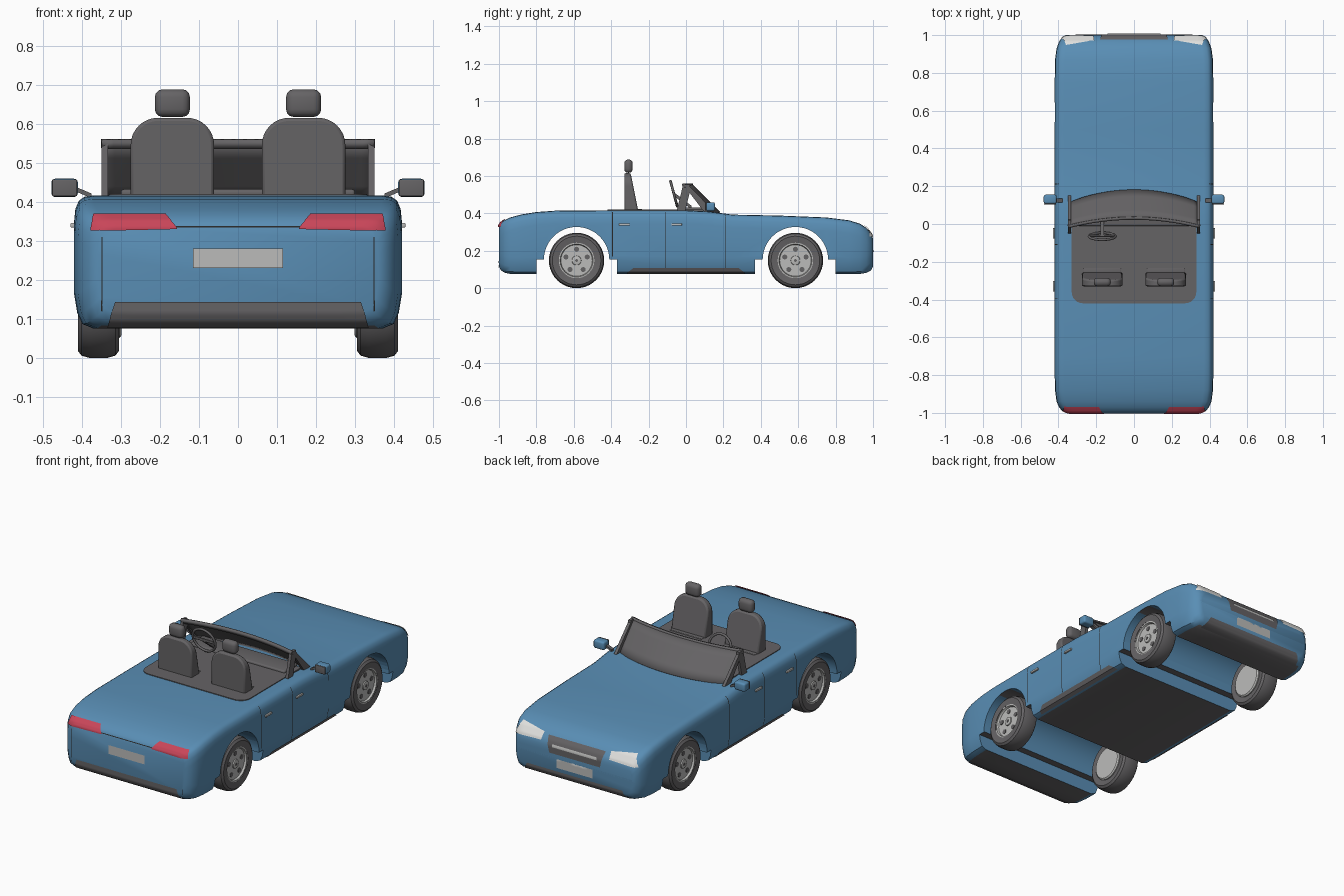
import bpy, bmesh, math
from mathutils import Vector
from mathutils.bvhtree import BVHTree

if "Cube" in bpy.data.objects:
    bpy.data.objects.remove(bpy.data.objects["Cube"], do_unlink=True)


def material(name, r, g, b):
    m = bpy.data.materials.new(name)
    m.use_nodes = True
    m.diffuse_color = (r, g, b, 1)
    m.node_tree.nodes["Principled BSDF"].inputs["Base Color"].default_value = (r, g, b, 1)
    return m


BLUE = material("blue paint", .10, .27, .46)
GREY = material("dark grey", .13, .125, .13)
BLACK = material("seam black", .02, .02, .02)
RED = material("red lens", .58, .06, .10)
SILVER = material("silver", .50, .50, .49)
WHITE = material("clear lens", .75, .75, .73)


def finish(name, bm, mat, smooth=True, recalc=True):
    if recalc:
        bmesh.ops.recalc_face_normals(bm, faces=bm.faces)
    me = bpy.data.meshes.new(name)
    bm.to_mesh(me)
    bm.free()
    ob = bpy.data.objects.new(name, me)
    bpy.context.collection.objects.link(ob)
    me.materials.append(mat)
    if smooth:
        activate(ob)
        bpy.ops.object.shade_smooth_by_angle(angle=math.radians(35))
    return ob


def activate(ob):
    bpy.ops.object.select_all(action='DESELECT')
    ob.select_set(True)
    bpy.context.view_layer.objects.active = ob


def loft(name, rings, mat, caps=True, smooth=True):
    """Skin a row of closed rings."""
    bm = bmesh.new()
    loops = [[bm.verts.new(p) for p in ring] for ring in rings]
    n = len(loops[0])
    for a, b in zip(loops, loops[1:]):
        for i in range(n):
            bm.faces.new((a[i], a[(i + 1) % n], b[(i + 1) % n], b[i]))
    if caps:
        bm.faces.new(loops[0])
        bm.faces.new(loops[-1])
    return finish(name, bm, mat, smooth)


def sheet(name, f, nu, nv, mat, thick=0):
    """Grid surface from f(u, v); cells with a missing corner are left out."""
    bm = bmesh.new()
    pts = [[f(i / nu, j / nv) for j in range(nv + 1)] for i in range(nu + 1)]
    vs = [[bm.verts.new(p) if p else None for p in row] for row in pts]
    for i in range(nu):
        for j in range(nv):
            q = (vs[i][j], vs[i + 1][j], vs[i + 1][j + 1], vs[i][j + 1])
            if all(q):
                bm.faces.new(q)
    ob = finish(name, bm, mat)
    if thick:
        mod = ob.modifiers.new("thickness", 'SOLIDIFY')
        mod.thickness = thick
        mod.offset = 0
    return ob


def box(name, lo, hi, mat, bevel=0):
    bm = bmesh.new()
    bmesh.ops.create_cube(bm, size=1)
    for v in bm.verts:
        v.co = [l + (c + .5) * (h - l) for c, l, h in zip(v.co, lo, hi)]
    if bevel:
        bmesh.ops.bevel(bm, geom=bm.edges[:], offset=bevel, segments=3, profile=.5, affect='EDGES')
    return finish(name, bm, mat)


def circle(x, y, z, r, n=40):
    return [(x, y + r * math.cos(t * math.tau / n), z + r * math.sin(t * math.tau / n)) for t in range(n)]


# Body shell: stations of y, half width, top, bottom
stations = [(-1, .36, .335, .115), (-.99, .38, .35, .095), (-.97, .397, .364, .083), (-.94, .41, .378, .076),
            (-.88, .418, .394, .075), (-.8, .42, .407, .075), (-.7, .42, .414, .075), (-.42, .42, .416, .075),
            (0, .42, .416, .075), (.12, .42, .41, .075), (.25, .42, .393, .075), (.5, .42, .388, .075),
            (.75, .42, .378, .075), (.87, .418, .363, .075), (.93, .41, .345, .076), (.965, .397, .322, .082),
            (.99, .38, .29, .095), (1, .36, .265, .115)]


def section(y, w, t, b):
    half = [(.88 * w, b), (.95 * w, b + .012), (.98 * w, b + .04), (w, b + .09), (w, t - .07),
            (.992 * w, t - .035), (.97 * w, t - .013), (.935 * w, t - .003), (.88 * w, t)]
    return [(x, y, z) for x, z in half] + [(-x, y, z) for x, z in reversed(half)]


body = loft("body", [section(*s) for s in stations], BLUE)

# Wheel openings run right across the car, with a step at the sills
for yc in (-.585, .585):
    arc = [(yc + .175 * math.cos(i * math.pi / 24), .152 + .175 * math.sin(i * math.pi / 24)) for i in range(25)]
    outline = [(yc - .215, .152), (yc - .215, -.1), (yc + .215, -.1), (yc + .215, .152)] + arc
    cutter = loft("arch_cutter", [[(x, y, z) for y, z in outline] for x in (-.6, .6)], BLUE, smooth=False)
    mod = body.modifiers.new("arch", 'BOOLEAN')
    mod.operation, mod.solver, mod.object = 'DIFFERENCE', 'EXACT', cutter
    activate(body)
    bpy.ops.object.modifier_apply(modifier=mod.name)
    bpy.data.objects.remove(cutter, do_unlink=True)
activate(body)
bpy.ops.object.shade_smooth_by_angle(angle=math.radians(35))
while len(body.data.materials) < 2:
    body.data.materials.append(GREY)
body.data.materials[0], body.data.materials[1] = BLUE, GREY
for p in body.data.polygons:
    p.material_index = 1 if p.normal.z < -.95 else 0

shell = bmesh.new()
shell.from_mesh(body.data)
tree = BVHTree.FromBMesh(shell)


def plate(name, axis, side, corners, mat, nu=14, nv=8, lift=.004):
    """Thin plate laid on the body, corners given in the plane across the axis."""
    a, b, c, d = [Vector(p) for p in corners]

    def f(u, v):
        p = a.lerp(b, u).lerp(d.lerp(c, u), v)
        start = (p.x, side * 2, p.y) if axis == 'y' else (side * 2, p.x, p.y)
        ray = (0, -side, 0) if axis == 'y' else (-side, 0, 0)
        hit, normal, _, _ = tree.ray_cast(Vector(start), Vector(ray))
        return hit + normal * lift if hit else None
    return sheet(name, f, nu, nv, mat)


def rect(x0, x1, z0, z1):
    return [(x0, z0), (x1, z0), (x1, z1), (x0, z1)]


# Plates on both ends
plate("rear_number_plate", 'y', -1, rect(-.115, .115, .23, .28), SILVER)
plate("rear_bumper", 'y', -1, [(-.335, .08), (.335, .08), (.315, .143), (-.315, .143)], GREY, 20, 12)
plate("boot_seam", 'y', -1, rect(-.35, .35, .334, .337), BLACK, 20, 1, .002)
plate("grille", 'y', 1, [(-.16, .225), (.16, .225), (.18, .31), (-.18, .31)], GREY, 20, 14)
plate("grille_bar", 'y', 1, rect(-.14, .14, .262, .274), SILVER, 14, 4, .008)
plate("front_number_plate", 'y', 1, rect(-.115, .115, .15, .2), SILVER)
plate("front_bumper", 'y', 1, [(-.33, .08), (.33, .08), (.3, .13), (-.3, .13)], GREY, 20, 12)

for s, side in ((1, "left"), (-1, "right")):
    # Lamps
    plate(side + "_tail_lamp", 'y', -1,
          [(s * .155, .33), (s * .375, .325), (s * .37, .365), (s * .185, .365)], RED, 20, 12, .005)
    plate(side + "_head_lamp", 'y', 1,
          [(s * .215, .28), (s * .385, .275), (s * .36, .335), (s * .21, .318)], WHITE, 20, 12, .005)
    plate(side + "_boot_side_seam", 'y', -1, rect(s * .347, s * .35, .12, .31), BLACK, 1, 12, .002)
    # Doors
    for y, low in ((-.395, .17), (-.11, .09), (.21, .09)):
        plate(side + "_door_seam", 'x', s, rect(y, y + .004, low, .405), BLACK, 1, 24, .002)
    for y in (-.33, -.05):
        box(side + "_door_handle", (s * .423 - .006, y - .028, .334), (s * .423 + .006, y + .028, .346), SILVER, .003)
    plate(side + "_sill", 'x', s, [(-.32, .08), (.32, .08), (.28, .11), (-.28, .11)], GREY, 16, 4)
    # Mirrors
    lo, hi = sorted((s * .41, s * .478))
    box(side + "_mirror_housing", (lo, .107, .412), (hi, .155, .459), BLUE, .01)
    box(side + "_mirror_glass", (lo + .002, .102, .414), (hi - .002, .11, .457), GREY, .003)
    loft(side + "_mirror_arm", [[(s * x, y, z + h) for y, h in ((.115, -.006), (.135, -.006), (.135, .006), (.115, .006))]
                                for x, z in ((.375, .415), (.42, .434))], GREY)
    # Windscreen side frames
    leg = [(-.05, .412), (-.005, .412), (.025, .53), (.02, .555), (-.015, .555)]
    pillar = [(.01, .555), (-.015, .555), (.095, .41), (.15, .41)]
    for name, outline in (("quarter_frame", leg), ("pillar", pillar)):
        loft(side + "_" + name, [[(s * x, y, z) for y, z in outline] for x in (.333, .35)], GREY)
    # Seats
    for x in [s * .168]:
        w, r, top = .107, .07, .615
        out = [(-w, .41), (w, .41)]
        out += [(w - r + r * math.cos(t), top - r + r * math.sin(t)) for t in [i * math.pi / 16 for i in range(9)]]
        out += [(-a, z) for a, z in reversed(out[2:])]
        mid = [(x + a, -.33, z) for a, z in out]
        front = [(x + a, -.255 - .2 * (z - .41), z) for a, z in out]
        seat = loft(side + "_seat_back", [mid, front], GREY)
        bev = seat.modifiers.new("soft edge", 'BEVEL')
        bev.width, bev.segments, bev.limit_method = .008, 2, 'ANGLE'
        box(side + "_seat_headrest", (x - .045, -.33, .617), (x + .045, -.285, .688), GREY, .02)
        box(side + "_seat_edge", (x - .1, -.265, .41), (x + .1, -.235, .424), GREY, .004)
    # Wheels
    for y, end in ((.585, "front"), (-.585, "rear")):
        name, zc = f"{end}_{side}_", .148
        tyre = [(.31, .095), (.305, .13), (.314, .142), (.335, .148), (.38, .148), (.401, .142), (.41, .13), (.405, .095)]
        rim = [(.298, .09), (.304, .097), (.402, .097), (.403, .088), (.392, .084)]
        loft(name + "tyre", [circle(s * x, y, zc, r) for x, r in tyre], GREY, caps=False)
        loft(name + "rim", [circle(s * x, y, zc, r) for x, r in rim], SILVER)
        loft(name + "hub", [circle(s * x, y, zc, r, 20) for x, r in ((.39, .026), (.398, .024), (.4, .018))], SILVER)
        loft(name + "axle_nut", [circle(s * x, y, zc, .008, 8) for x in (.39, .402)], GREY)
        for k in range(5):
            a = math.pi / 2 + k * math.tau / 5
            loft(name + "rim_hole", [circle(s * x, y + .06 * math.cos(a), zc + .06 * math.sin(a), .014, 8)
                                     for x in (.39, .395)], GREY)

# Cockpit floor with rounded rear corners
r = .06
corner = [(.33 - r + r * math.sin(t), -.42 + r - r * math.cos(t)) for t in [i * math.pi / 12 for i in range(7)]]
floor = corner + [(.33, .1), (-.33, .1)] + [(-x, y) for x, y in reversed(corner)]
loft("cockpit_cover", [[(x, y, z) for x, y in floor] for z in (.405, .42)], GREY)
box("dashboard", (-.3, -.01, .41), (.3, .11, .432), GREY, .008)


# Curved windscreen and its top rail
def screen(u, v):
    x = (2 * u - 1) * .345
    bow = 1 - (2 * u - 1) ** 2
    return (x, (.115 + .065 * bow) * (1 - v) + (-.01 + .045 * bow) * v, .405 + .145 * v)


def rail(u, v):
    x, y, z = screen(u, 1)
    return (x * 1.012, y - .006 * v, .537 + .022 * v)


sheet("windscreen", screen, 24, 4, GREY, .006)
sheet("windscreen_rail", rail, 24, 1, GREY, .014)

# Steering wheel
bpy.ops.mesh.primitive_torus_add(major_radius=.07, minor_radius=.007, major_segments=32, minor_segments=8,
                                 location=(-.168, -.065, .505), rotation=(math.radians(-75), 0, 0))
ring = bpy.context.object
ring.name = "steering_wheel"
ring.data.materials.append(GREY)
bpy.ops.object.shade_smooth_by_angle(angle=math.radians(60))
box("steering_spoke", (-.235, -.068, .497), (-.101, -.058, .511), GREY, .003)
loft("steering_column", [[(-.168 + a, y, z + b) for a, b in ((-.01, -.01), (.01, -.01), (.01, .01), (-.01, .01))]
                         for y, z in ((-.065, .503), (.03, .43))], GREY)
